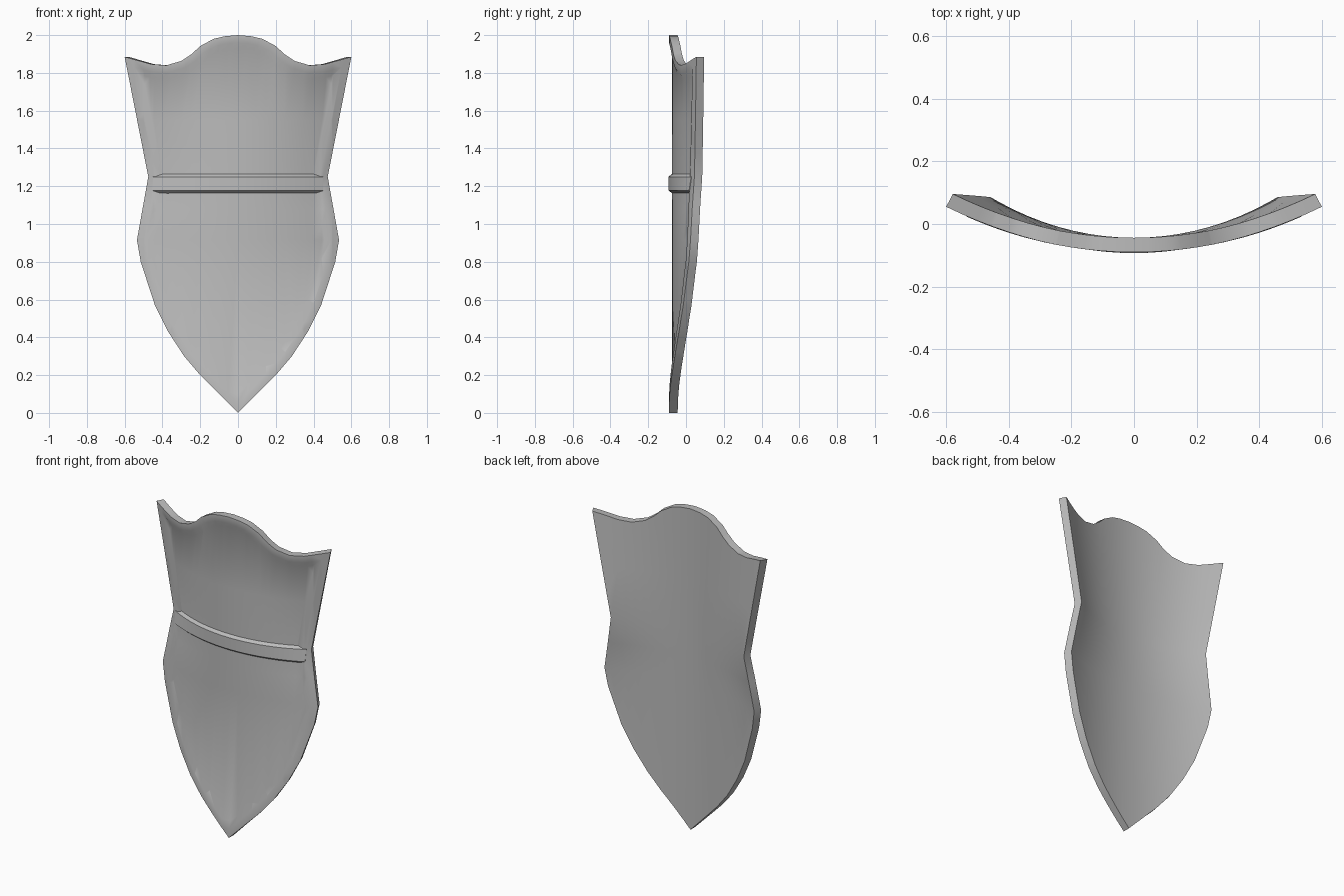
import bpy, bmesh
from math import asin, sin, cos
from mathutils import Vector

cube = bpy.data.objects.get("Cube")
if cube:
    bpy.data.objects.remove(cube, do_unlink=True)

RADIUS = 1.314      # outer bend radius
FRONT = -0.09       # foremost point of the rim
THICK = 0.046
WAIST, HIP, TOP = 1.25, 0.915, 1.885

steel = bpy.data.materials.new("grey_steel")
steel.use_nodes = True
steel.diffuse_color = (0.5, 0.5, 0.5, 1)
steel.node_tree.nodes["Principled BSDF"].inputs["Base Color"].default_value = (0.5, 0.5, 0.5, 1)


def pinch(z):
    """Sideways squeeze, strongest at the waist."""
    if z > WAIST:
        t = (TOP - z) / (TOP - WAIST)
    else:
        t = (z - HIP) / (WAIST - HIP)
    return 1 - 0.18 * min(max(t, 0), 1)


def bend(co):
    """Wrap a flat point (x, depth, z) round an upright cylinder."""
    s = pinch(co.z)
    angle = asin(co.x / s / RADIUS)
    r = RADIUS - co.y
    return Vector((r * sin(angle) * s, FRONT + RADIUS - r * cos(angle), co.z))


def cut(bm, axis, value):
    normal = Vector((0, 0, 0))
    normal[axis] = 1
    bmesh.ops.bisect_plane(bm, geom=bm.verts[:] + bm.edges[:] + bm.faces[:],
                           dist=0.0005, plane_co=normal * value, plane_no=normal)


def finish(bm, name):
    """Slice into strips, bend, and make the object."""
    for i in range(-11, 12):
        cut(bm, 0, i * 0.05)
    for z in (HIP, WAIST, 1.08, 1.55):
        cut(bm, 2, z)
    for v in bm.verts:
        v.co = bend(v.co)
    bmesh.ops.recalc_face_normals(bm, faces=bm.faces[:])
    mesh = bpy.data.meshes.new(name)
    bm.to_mesh(mesh)
    bm.free()
    mesh.materials.append(steel)
    obj = bpy.data.objects.new(name, mesh)
    bpy.context.collection.objects.link(obj)
    bpy.ops.object.select_all(action="DESELECT")
    obj.select_set(True)
    bpy.context.view_layer.objects.active = obj
    bpy.ops.object.shade_smooth_by_angle(angle=0.52)


def prism(bm, front, back):
    """Closed solid between two matching loops; returns the front face."""
    a = [bm.verts.new(p) for p in front]
    b = [bm.verts.new(p) for p in back]
    face = bm.faces.new(a)
    bm.faces.new(b[::-1])
    for i in range(len(a)):
        j = (i + 1) % len(a)
        bm.faces.new((a[j], a[i], b[i], b[j]))
    return face


# Shield body: mirrored outline from top centre to tip, with a recessed panel
half = [(0, 2), (0.07, 1.994), (0.13, 1.98), (0.2, 1.942), (0.245, 1.9), (0.3, 1.863),
        (0.38, 1.84), (0.46, 1.846), (0.6, TOP), (0.475, WAIST), (0.535, HIP),
        (0.515, 0.8), (0.44, 0.57), (0.37, 0.43), (0.285, 0.3), (0.2, 0.2), (0, 0)]
outline = [(-x, z) for x, z in half] + half[-2:0:-1]
bm = bmesh.new()
face = prism(bm, [(x, 0, z) for x, z in outline], [(x, THICK, z) for x, z in outline])
bm.normal_update()
bmesh.ops.inset_individual(bm, faces=[face], thickness=0.04, use_even_offset=True)
bm.normal_update()
bmesh.ops.inset_individual(bm, faces=[face], thickness=0.03, depth=-0.015, use_even_offset=True)
finish(bm, "shield_body")

# Cross bar at the waist, with sloped upper and lower edges
bm = bmesh.new()
prism(bm,
      [(-0.45, -0.003, 1.178), (0.45, -0.003, 1.178), (0.45, -0.003, 1.25), (-0.45, -0.003, 1.25)],
      [(-0.45, 0.02, 1.16), (0.45, 0.02, 1.16), (0.45, 0.02, 1.268), (-0.45, 0.02, 1.268)])
finish(bm, "cross_bar")
